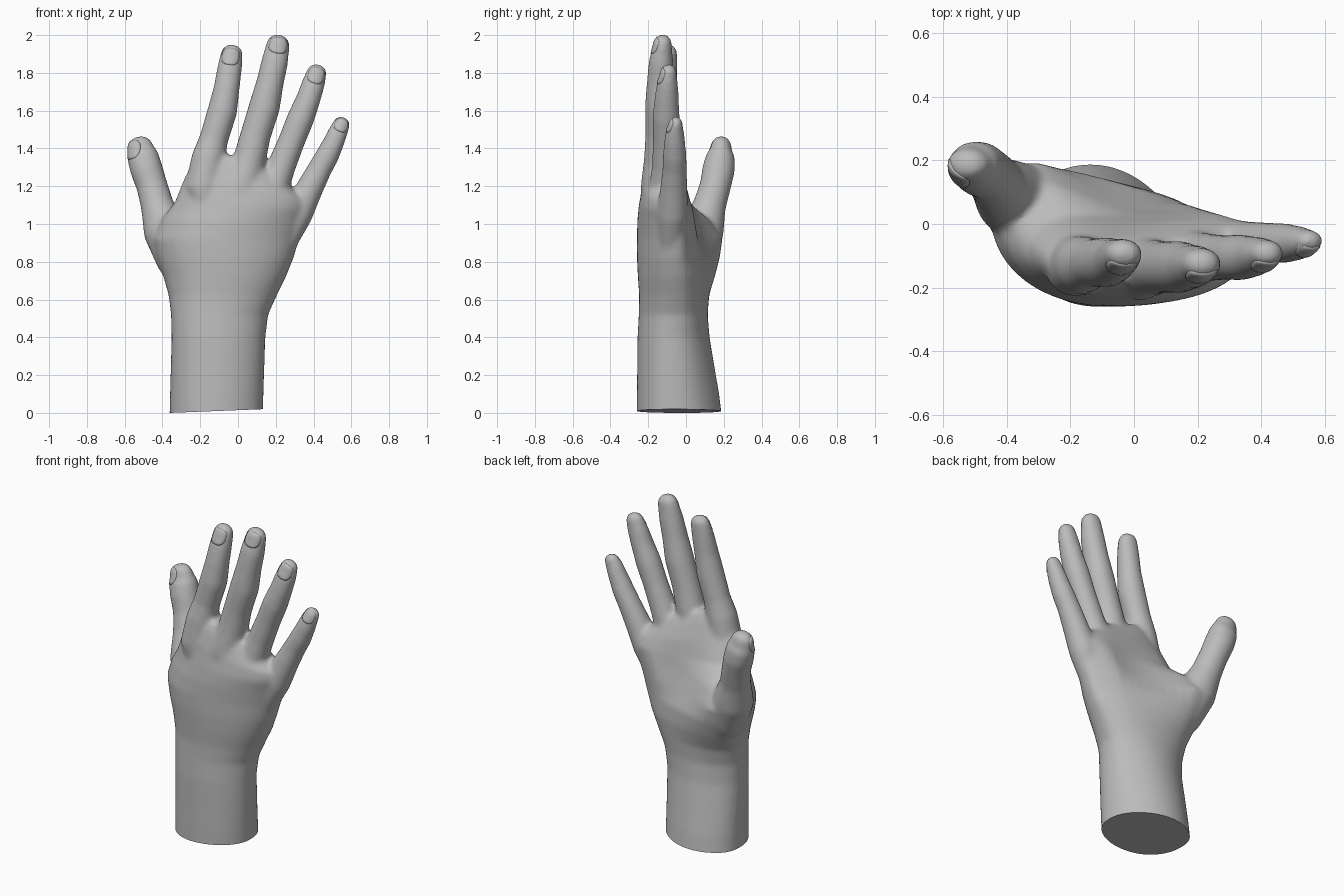
import bpy, bmesh
from math import sin, cos, pi, radians
from mathutils import Vector
from mathutils.bvhtree import BVHTree

cube = bpy.data.objects.get("Cube")
if cube:
    bpy.data.objects.remove(cube, do_unlink=True)

skin = bpy.data.materials.new("plain_grey")
skin.use_nodes = True
grey = (0.5, 0.5, 0.5, 1)
skin.diffuse_color = grey
skin.node_tree.nodes["Principled BSDF"].inputs["Base Color"].default_value = grey

SIDES = 40


def make_object(name, bm):
    mesh = bpy.data.meshes.new(name)
    bm.to_mesh(mesh)
    bm.free()
    mesh.materials.append(skin)
    ob = bpy.data.objects.new(name, mesh)
    bpy.context.collection.objects.link(ob)
    return ob


def smooth_shade(ob):
    bpy.ops.object.select_all(action='DESELECT')
    ob.select_set(True)
    bpy.context.view_layer.objects.active = ob
    bpy.ops.object.shade_smooth_by_angle(angle=radians(40))


def loft(bm, rings):
    """Skin a stack of closed rings and cap both ends."""
    loops = [[bm.verts.new(p) for p in ring] for ring in rings]
    for a, b in zip(loops, loops[1:]):
        for i in range(SIDES):
            j = (i + 1) % SIDES
            bm.faces.new((a[i], a[j], b[j], b[i]))
    bm.faces.new(loops[0][::-1])
    bm.faces.new(loops[-1])


def palm_ring(z, slope, x0, x1, back, edge0, edge1, thumb_pad, hollow, outer_pad):
    """Cross-section with a round back and a front shaped by two pads and a hollow."""
    ring = []
    for i in range(SIDES):
        u, s = cos(2 * pi * i / SIDES), sin(2 * pi * i / SIDES)
        x = (x0 + x1) / 2 + (x1 - x0) / 2 * u
        edge = edge0 + (edge1 - edge0) * (u + 1) / 2
        if s < 0:
            y = edge - (edge - back) * abs(s) ** 0.9
        else:
            # parabola through the pads at half width and the hollow in the middle
            lift = 2 * (thumb_pad + outer_pad - 2 * hollow) * min(u * u, 0.4)
            front = hollow + (outer_pad - thumb_pad) * u + lift
            y = edge + (front - edge) * s ** 0.9
        ring.append(Vector((x, y, z + slope * x)))
    return ring


def finger(bm, pts):
    """Tube through (x, y, z, radius) points with a flattened, rounded tip."""
    c = [Vector(p[:3]) for p in pts]
    r = [p[3] for p in pts]
    axes = [(c[min(i + 1, len(c) - 1)] - c[max(i - 1, 0)]).normalized() for i in range(len(c))]
    base, end, tip = c[-1], axes[-1], r[-1]
    for deg in (25, 45, 65, 80):
        c.append(base + end * tip * sin(radians(deg)))
        r.append(tip * cos(radians(deg)) ** 0.7)
        axes.append(end)
    flat = [1] * (len(pts) - 2) + [0.92] + [0.8] * 5
    rings = []
    for p, rad, ax, f in zip(c, r, axes, flat):
        u = Vector((0, 1, 0)).cross(ax).normalized()
        v = ax.cross(u) * f
        rings.append([p + rad * (u * cos(2 * pi * i / SIDES) + v * sin(2 * pi * i / SIDES))
                      for i in range(SIDES)])
    loft(bm, rings)


bm = bmesh.new()

# forearm stump, wrist and palm
loft(bm, [palm_ring(*row) for row in (
    (-.10, 0, -.365, .13, -.26, .0, -.055, .205, .2, .185),
    (.10, 0, -.36, .135, -.26, -.02, -.07, .18, .175, .16),
    (.40, 0, -.352, .145, -.257, -.05, -.075, .125, .125, .115),
    (.52, 0, -.355, .16, -.25, -.05, -.06, .118, .115, .11),
    (.62, 0, -.367, .205, -.248, -.03, -.05, .135, .12, .11),
    (.72, 0, -.395, .255, -.255, .0, -.045, .175, .135, .11),
    (.82, 0, -.432, .295, -.26, .03, -.045, .20, .135, .095),
    (.92, 0, -.455, .325, -.26, .045, -.04, .20, .095, .075),
    (1.02, 0, -.41, .355, -.258, .0, -.04, .13, .05, .055),
    (1.10, -.05, -.335, .38, -.25, -.08, -.04, .04, .025, .045),
    (1.20, -.2, -.28, .375, -.233, -.115, -.05, .0, .005, .02),
    (1.29, -.35, -.19, .29, -.21, -.125, -.07, -.03, -.03, -.015),
    (1.345, -.4, -.13, .25, -.185, -.125, -.08, -.06, -.06, -.045))])

# index, middle, ring and little finger, then the thumb
finger(bm, ((-.13, -.13, .9, .07), (-.185, -.13, 1.2, .098), (-.157, -.127, 1.35, .089),
            (-.128, -.122, 1.45, .077), (-.082, -.12, 1.6, .079), (-.06, -.115, 1.72, .069),
            (-.045, -.105, 1.82, .066), (-.034, -.095, 1.89, .061)))
finger(bm, ((-.03, -.15, .9, .08), (.02, -.142, 1.2, .098), (.063, -.135, 1.35, .087),
            (.093, -.135, 1.47, .081), (.14, -.135, 1.62, .083), (.17, -.135, 1.75, .073),
            (.195, -.132, 1.86, .071), (.210, -.125, 1.94, .064)))
finger(bm, ((.09, -.12, .9, .07), (.175, -.11, 1.17, .09), (.228, -.105, 1.3, .076),
            (.284, -.105, 1.44, .071), (.332, -.105, 1.56, .073), (.372, -.103, 1.66, .065),
            (.398, -.098, 1.74, .062), (.414, -.093, 1.792, .056)))
finger(bm, ((.16, -.08, .72, .06), (.24, -.08, .9, .07), (.312, -.07, 1.05, .083),
            (.375, -.065, 1.18, .073), (.432, -.06, 1.29, .065), (.472, -.06, 1.36, .063),
            (.51, -.06, 1.44, .056), (.535, -.058, 1.5, .051), (.545, -.055, 1.522, .048)))
finger(bm, ((-.22, .0, .65, .09), (-.31, .04, .82, .125), (-.387, .085, .97, .117),
            (-.428, .125, 1.1, .088), (-.455, .155, 1.2, .083), (-.485, .173, 1.29, .087),
            (-.505, .183, 1.36, .084), (-.515, .185, 1.393, .072)))

# fuse the parts into one soft skin
rough = make_object("hand_parts", bm)
fuse = rough.modifiers.new("fuse", 'REMESH')
fuse.mode, fuse.voxel_size = 'VOXEL', 0.01
relax = rough.modifiers.new("relax", 'SMOOTH')
relax.factor, relax.iterations = 0.5, 24
graph = bpy.context.evaluated_depsgraph_get()
fused = bpy.data.meshes.new_from_object(rough.evaluated_get(graph))
bm = bmesh.new()
bm.from_mesh(fused)
bpy.data.objects.remove(rough, do_unlink=True)

# slightly slanted cut across the forearm
cut = bmesh.ops.bisect_plane(bm, geom=bm.verts[:] + bm.edges[:] + bm.faces[:],
                             plane_co=(-.36, 0, 0), plane_no=(-.04, 0, 1), clear_inner=True)
rim = [e for e in cut["geom_cut"] if isinstance(e, bmesh.types.BMEdge)]
bmesh.ops.contextual_create(bm, geom=rim)
surface = BVHTree.FromBMesh(bm)
smooth_shade(make_object("hand", bm))


def nail(name, centre, axis, facing, half_w, half_l):
    """Thin rounded plate pressed on to the skin."""
    out = Vector(facing).normalized()
    side = Vector(axis).cross(out).normalized()
    up = out.cross(side)
    bm = bmesh.new()

    def drop(u, v):
        p = Vector(centre) + side * u * half_w + up * v * half_l
        hit = surface.ray_cast(p + out * 0.3, -out)[0] or surface.find_nearest(p)[0]
        return bm.verts.new(hit + out * 0.003)

    middle, inner = drop(0, 0), None
    for s in (0.25, 0.5, 0.75, 1):
        loop = []
        for i in range(SIDES):
            c, n = cos(2 * pi * i / SIDES), sin(2 * pi * i / SIDES)
            k = s / (abs(c) ** 3 + abs(n) ** 3) ** (1 / 3)
            loop.append(drop(c * k, n * k))
        for i in range(SIDES):
            j = (i + 1) % SIDES
            if inner:
                bm.faces.new((inner[i], loop[i], loop[j], inner[j]))
            else:
                bm.faces.new((middle, loop[i], loop[j]))
        inner = loop
    ob = make_object(name, bm)
    plate = ob.modifiers.new("thickness", 'SOLIDIFY')
    plate.thickness, plate.offset = 0.006, -1
    smooth_shade(ob)


# fingernails
nail("index_nail", (-.036, -.1, 1.884), (.15, 0, 1), (-.1, -1, .1), .048, .046)
nail("middle_nail", (.211, -.12, 1.942), (.2, 0, 1), (.05, -1, .1), .05, .044)
nail("ring_nail", (.411, -.1, 1.784), (.35, 0, 1), (.12, -1, .1), .045, .045)
nail("little_nail", (.541, -.06, 1.521), (.4, 0, 1), (.25, -1, .1), .037, .037)
nail("thumb_nail", (-.52, .185, 1.385), (-.2, .1, 1), (-.8, -.6, .15), .05, .052)
